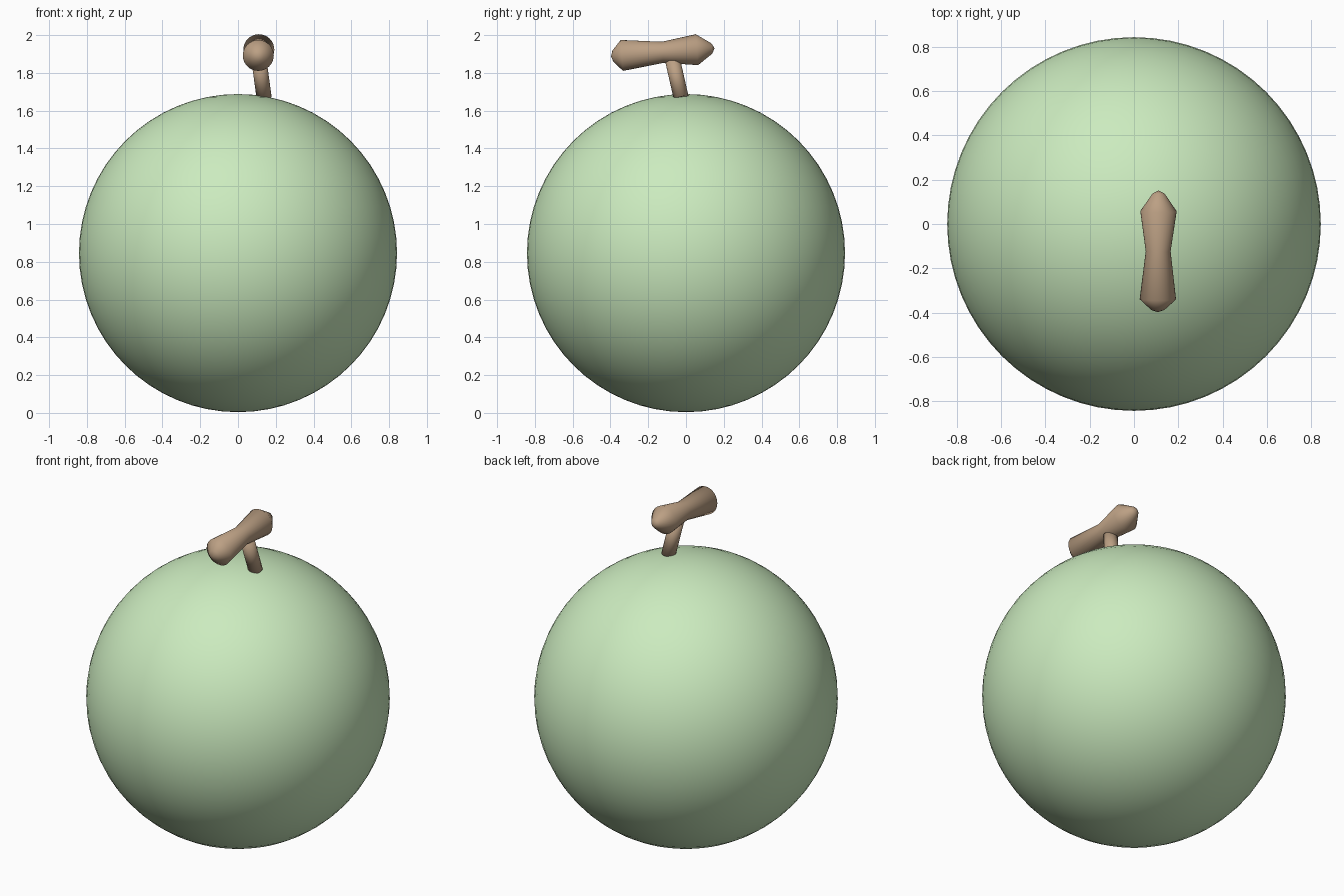
import bpy, bmesh, math
from mathutils import Vector

if "Cube" in bpy.data.objects:
    bpy.data.objects.remove(bpy.data.objects["Cube"])


def material(name, rgb):
    m = bpy.data.materials.new(name)
    m.diffuse_color = (*rgb, 1)
    m.use_nodes = True
    m.node_tree.nodes["Principled BSDF"].inputs["Base Color"].default_value = m.diffuse_color
    return m


def lathe(name, start, end, profile, sides, mat):
    """Revolve (distance along axis 0..1, radius) pairs around start-end."""
    start, end = Vector(start), Vector(end)
    rot = (end - start).to_track_quat('Z', 'Y')
    bm = bmesh.new()
    rings = []
    for t, r in profile:
        c = start.lerp(end, t)
        if r == 0:
            rings.append([bm.verts.new(c)] * sides)
            continue
        angles = [2 * math.pi * i / sides for i in range(sides)]
        rings.append([bm.verts.new(c + rot @ Vector((r * math.cos(a), r * math.sin(a), 0)))
                      for a in angles])
    for low, high in zip(rings, rings[1:]):
        for i in range(sides):
            j = (i + 1) % sides
            quad = (low[i], low[j], high[j], high[i])
            bm.faces.new(list(dict.fromkeys(quad)))
    bmesh.ops.recalc_face_normals(bm, faces=bm.faces)
    mesh = bpy.data.meshes.new(name)
    bm.to_mesh(mesh)
    bm.free()
    mesh.shade_smooth()
    mesh.materials.append(mat)
    obj = bpy.data.objects.new(name, mesh)
    bpy.context.collection.objects.link(obj)
    return obj


green = material("melon_green", (0.60, 0.83, 0.52))
brown = material("stem_brown", (0.50, 0.35, 0.23))

# Round fruit body
bpy.ops.mesh.primitive_uv_sphere_add(segments=64, ring_count=32, radius=0.842,
                                     location=(0, 0, 0.846))
body = bpy.context.object
body.name = "fruit_body"
body.data.materials.append(green)
bpy.ops.object.shade_smooth()

# Short leaning stem
lathe("stem", (0.138, -0.026, 1.67), (0.108, -0.076, 1.89),
      [(0, 0), (0, 0.04), (1, 0.04), (1, 0)], 24, brown)

# Crossbar of the stem: pinched waist, flared and pointed ends
lathe("stem_crossbar", (0.107, -0.397, 1.888), (0.111, 0.151, 1.93),
      [(0, 0), (0.018, 0.03), (0.105, 0.082), (0.5, 0.056),
       (0.83, 0.082), (0.975, 0.027), (1, 0)], 32, brown)
